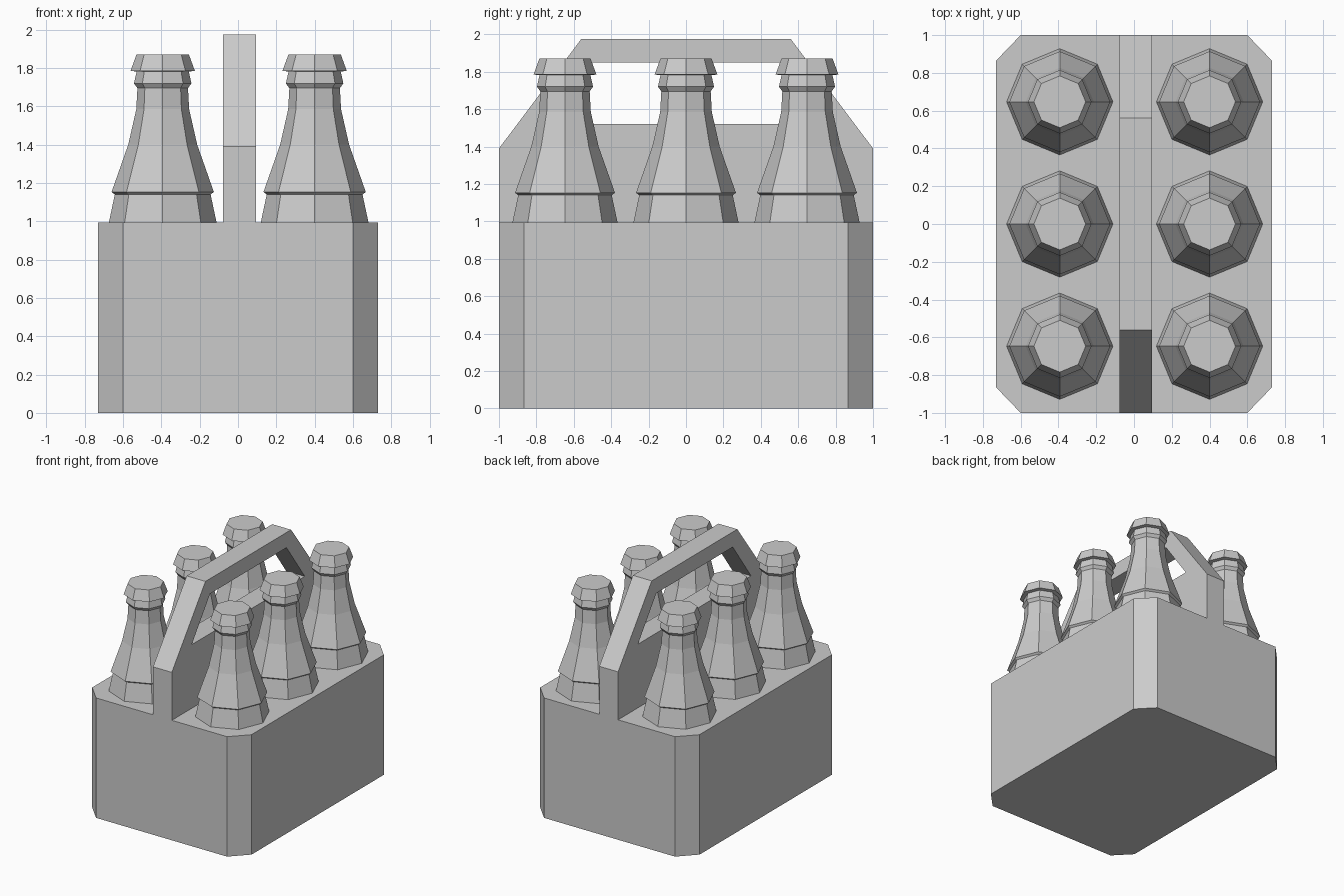
import bpy, bmesh
from math import cos, sin, pi

cube = bpy.data.objects.get("Cube")
if cube:
    bpy.data.objects.remove(cube, do_unlink=True)

grey = bpy.data.materials.new("plain_grey")
grey.use_nodes = True
GREY = (0.6, 0.6, 0.6, 1)
grey.diffuse_color = GREY
grey.node_tree.nodes["Principled BSDF"].inputs["Base Color"].default_value = GREY

BOX_TOP = 0.993


def finish(bm, name):
    bmesh.ops.recalc_face_normals(bm, faces=bm.faces)
    mesh = bpy.data.meshes.new(name)
    bm.to_mesh(mesh)
    bm.free()
    mesh.materials.append(grey)
    obj = bpy.data.objects.new(name, mesh)
    bpy.context.collection.objects.link(obj)
    return obj


def bridge(bm, a, b):
    """Join two closed rings of vertices with quads."""
    n = len(a)
    for i in range(n):
        j = (i + 1) % n
        bm.faces.new((a[i], a[j], b[j], b[i]))


# Carrier box with chamfered upright corners
bm = bmesh.new()
X, Y, CX, CY = 0.73, 1.0, 0.6, 0.865
outline = [(CX, -Y), (X, -CY), (X, CY), (CX, Y),
           (-CX, Y), (-X, CY), (-X, -CY), (-CX, -Y)]
low, high = [[bm.verts.new((x, y, z)) for x, y in outline] for z in (0, BOX_TOP)]
bm.faces.new(low)
bm.faces.new(high)
bridge(bm, low, high)
finish(bm, "carrier_box")

# Central handle panel with a trapezoid grip hole
outer = [(-1, BOX_TOP), (-1, 1.39), (-0.56, 1.975),
         (0.56, 1.975), (1, 1.39), (1, BOX_TOP)]
hole = [(-0.74, 1.52), (-0.74, 1.52), (-0.5, 1.85),
        (0.5, 1.85), (0.74, 1.52), (0.74, 1.52)]
bm = bmesh.new()
rings = []
for x in (-0.078, 0.094):
    out = [bm.verts.new((x, y, z)) for y, z in outer]
    a, b, c, d = [bm.verts.new((x, y, z)) for y, z in hole[1:5]]
    # Side face as a band around the hole
    bm.faces.new((out[0], out[1], a))
    bm.faces.new((out[1], out[2], b, a))
    bm.faces.new((out[2], out[3], c, b))
    bm.faces.new((out[3], out[4], d, c))
    bm.faces.new((out[4], out[5], d))
    bm.faces.new((out[5], out[0], a, d))
    rings.append((out, [a, b, c, d]))
bridge(bm, rings[0][0], rings[1][0])
bridge(bm, rings[0][1], rings[1][1])
finish(bm, "carry_handle")

# Eight-sided bottle: (radius, height) from base to cap
BOTTLE = [(0.283, 0.985), (0.25, 1.14), (0.267, 1.153), (0.18, 1.4),
          (0.138, 1.585), (0.132, 1.695), (0.15, 1.72), (0.136, 1.782),
          (0.168, 1.785), (0.137, 1.87)]


def bottle(name, x, y):
    bm = bmesh.new()
    loops = [[bm.verts.new((x + r * cos(k * pi / 4), y + r * sin(k * pi / 4), z))
              for k in range(8)] for r, z in BOTTLE]
    for a, b in zip(loops, loops[1:]):
        bridge(bm, a, b)
    bm.faces.new(loops[0])
    bm.faces.new(loops[-1])
    finish(bm, name)


for side, x in (("right", -0.393), ("left", 0.4)):
    for row, y in (("front", -0.647), ("middle", 0), ("back", 0.647)):
        bottle(f"bottle_{row}_{side}", x, y)
